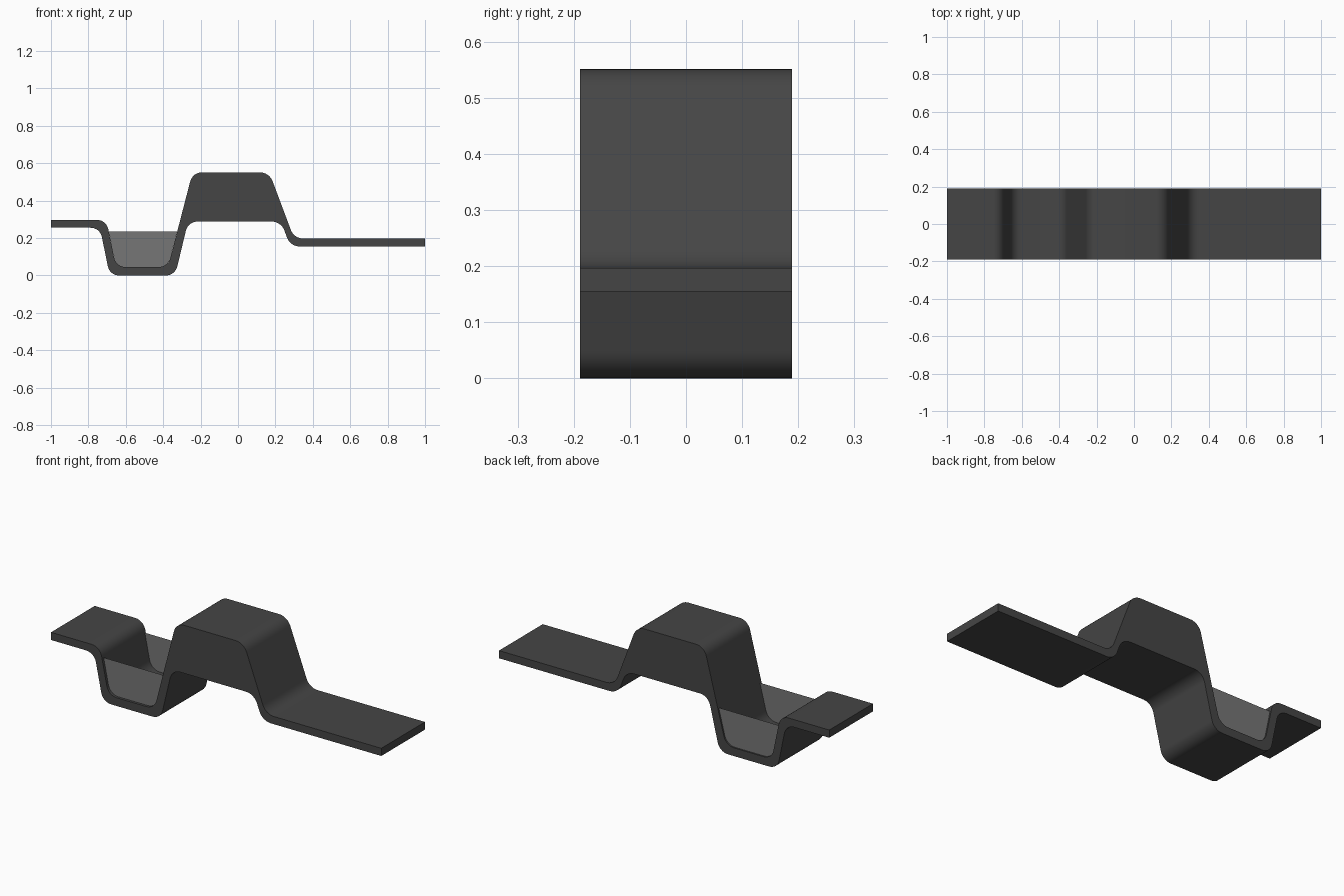
import bpy, bmesh, math
from mathutils import Vector

if "Cube" in bpy.data.objects:
    bpy.data.objects.remove(bpy.data.objects["Cube"])


def fillet(points, t, steps=8):
    """Round the corners of a closed (x, z, round?) profile; t is the tangent length."""
    out = []
    for i, (x, z, rounded) in enumerate(points):
        p = Vector((x, z))
        if not rounded:
            out.append(p)
            continue
        a = (Vector(points[i - 1][:2]) - p).normalized()
        b = (Vector(points[(i + 1) % len(points)][:2]) - p).normalized()
        half = a.angle(b) / 2
        centre = p + (a + b).normalized() * (t / math.cos(half))
        va, vb = p + a * t - centre, p + b * t - centre
        sweep = va.angle(vb)
        for k in range(steps + 1):
            f = k / steps
            w = va * math.sin((1 - f) * sweep) + vb * math.sin(f * sweep)
            out.append(centre + w / math.sin(sweep))
    return out


def sheet(name, outline, y, depth, mat):
    """Flat outline in the xz plane, extruded along y when depth is given."""
    bm = bmesh.new()
    face = bm.faces.new([bm.verts.new((p.x, y, p.y)) for p in outline])
    if depth:
        res = bmesh.ops.extrude_face_region(bm, geom=[face], use_keep_orig=True)
        verts = [v for v in res["geom"] if isinstance(v, bmesh.types.BMVert)]
        bmesh.ops.translate(bm, verts=verts, vec=(0, depth, 0))
        bmesh.ops.recalc_face_normals(bm, faces=bm.faces[:])
    mesh = bpy.data.meshes.new(name)
    bm.to_mesh(mesh)
    bm.free()
    obj = bpy.data.objects.new(name, mesh)
    bpy.context.collection.objects.link(obj)
    mesh.materials.append(mat)
    return obj


def material(name, value):
    m = bpy.data.materials.new(name)
    m.diffuse_color = (value, value, value, 1)
    m.use_nodes = True
    m.node_tree.nodes["Principled BSDF"].inputs["Base Color"].default_value = m.diffuse_color
    return m


dark = material("dark_grey", 0.06)
light = material("light_grey", 0.18)

# Bent strip with a dip and a solid raised block
upper = [(-1, .297, 0), (-.704, .297, 1), (-.652, .045, 1), (-.374, .045, 1),
         (-.243, .551, 1), (.167, .551, 1), (.30, .197, 1), (1, .197, 0)]
lower = [(1, .155, 0), (.28, .155, 1), (.23, .288, 1), (-.267, .288, 1),
         (-.336, 0, 1), (-.686, 0, 1), (-.738, .255, 1), (-1, .255, 0)]
body = sheet("bent_strip", fillet(upper + lower, .05), -.189, .378, dark)
bpy.context.view_layer.objects.active = body
body.select_set(True)
bpy.ops.object.shade_smooth_by_angle(angle=math.radians(35))

# Thin side panels closing the dip
pane = [(-.691, .236, 0), (-.652, .045, 1), (-.374, .045, 1), (-.325, .236, 0)]
for name, y in (("front_panel", -.175), ("back_panel", .181)):
    sheet(name, fillet(pane, .05), y, 0, light)
